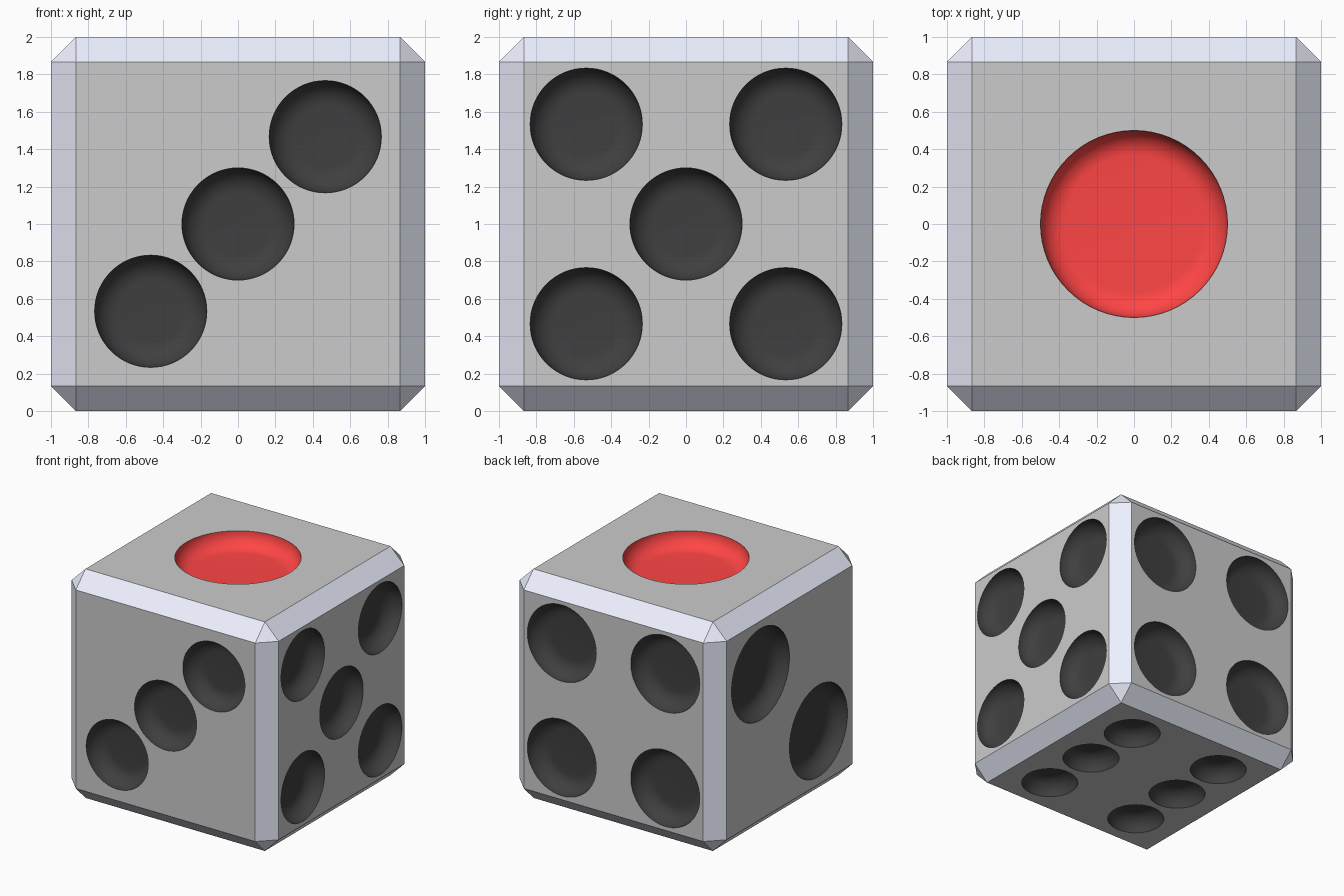
import bpy, bmesh, math
from mathutils import Matrix, Vector

if "Cube" in bpy.data.objects:
    bpy.data.objects.remove(bpy.data.objects["Cube"])

U = 2 / 15          # chamfer width, also pip depth and fillet radius
SEGS = 64


def material(name, rgb):
    m = bpy.data.materials.new(name)
    m.diffuse_color = (*rgb, 1)
    m.use_nodes = True
    m.node_tree.nodes["Principled BSDF"].inputs["Base Color"].default_value = m.diffuse_color
    return m


MATS = [material("face_grey", (0.8, 0.8, 0.8)),
        material("edge_blue", (0.85, 0.88, 1.0)),
        material("pip_black", (0.05, 0.05, 0.05)),
        material("pip_red", (1.0, 0.06, 0.06))]
GREY, BLUE, BLACK, RED = range(4)


def make_object(name, bm):
    bmesh.ops.recalc_face_normals(bm, faces=bm.faces[:])
    me = bpy.data.meshes.new(name)
    bm.to_mesh(me)
    bm.free()
    for m in MATS:
        me.materials.append(m)
    ob = bpy.data.objects.new(name, me)
    bpy.context.collection.objects.link(ob)
    return ob


def add_pip(bm, mat, radius, colour):
    """Round recess with a flat floor and a quarter-round wall, cut below z = 0."""
    profile = [(radius, 0.05), (radius, -0.002)]
    for k in range(1, 11):
        a = k / 10 * math.pi / 2
        profile.append((radius - U * (1 - math.cos(a)), -U * math.sin(a)))
    rings = []
    for r, z in profile:
        rings.append([bm.verts.new(mat @ Vector((r * math.cos(t), r * math.sin(t), z)))
                      for t in (2 * math.pi * i / SEGS for i in range(SEGS))])
    faces = [bm.faces.new(rings[0]), bm.faces.new(rings[-1])]
    for a, b in zip(rings, rings[1:]):
        for i in range(SEGS):
            j = (i + 1) % SEGS
            faces.append(bm.faces.new((a[i], a[j], b[j], b[i])))
    for f in faces:
        f.material_index = colour
        f.smooth = True


# chamfered cube body
bm = bmesh.new()
bmesh.ops.create_cube(bm, size=2, matrix=Matrix.Translation((0, 0, 1)))
bmesh.ops.bevel(bm, geom=bm.edges[:], offset=U, segments=1, affect='EDGES')
bm.normal_update()
for f in bm.faces:
    f.material_index = GREY if max(abs(c) for c in f.normal) > 0.99 else BLUE
die = make_object("die", bm)

# pips per side: normal, up direction, radius, colour, centres
Z = (0, 0, 1)
a, b, c, d = 3.5 * U, 4 * U, 3.75 * U, 3 * U
sides = [
    ((0, 0, 1), (0, 1, 0), 3.75 * U, RED, [(0, 0)]),
    ((-1, 0, 0), Z, 3 * U, BLACK, [(-d, d), (d, -d)]),
    ((0, -1, 0), Z, 2.25 * U, BLACK, [(-a, -a), (0, 0), (a, a)]),
    ((0, 1, 0), Z, 2.5 * U, BLACK, [(x, y) for x in (-c, c) for y in (-c, c)]),
    ((1, 0, 0), Z, 2.25 * U, BLACK, [(0, 0)] + [(x, y) for x in (-b, b) for y in (-b, b)]),
    ((0, 0, -1), (0, -1, 0), 1.75 * U, BLACK, [(x, y) for x in (-a, a) for y in (-b, 0, b)]),
]
bm = bmesh.new()
for normal, up, radius, colour, centres in sides:
    n, v = Vector(normal), Vector(up)
    u = v.cross(n)
    for x, y in centres:
        m = Matrix((u, v, n)).transposed().to_4x4()
        m.translation = Vector((0, 0, 1)) + n + u * x + v * y
        add_pip(bm, m, radius, colour)
cutter = make_object("pip_cutter", bm)
cutter.hide_render = True

# cut the pips and shade the recesses smooth
mod = die.modifiers.new("pips", 'BOOLEAN')
mod.operation = 'DIFFERENCE'
mod.solver = 'EXACT'
mod.object = cutter
bpy.context.view_layer.objects.active = die
die.select_set(True)
bpy.ops.object.modifier_apply(modifier=mod.name)
bpy.data.objects.remove(cutter, do_unlink=True)
bpy.ops.object.shade_smooth_by_angle(angle=math.radians(30))
